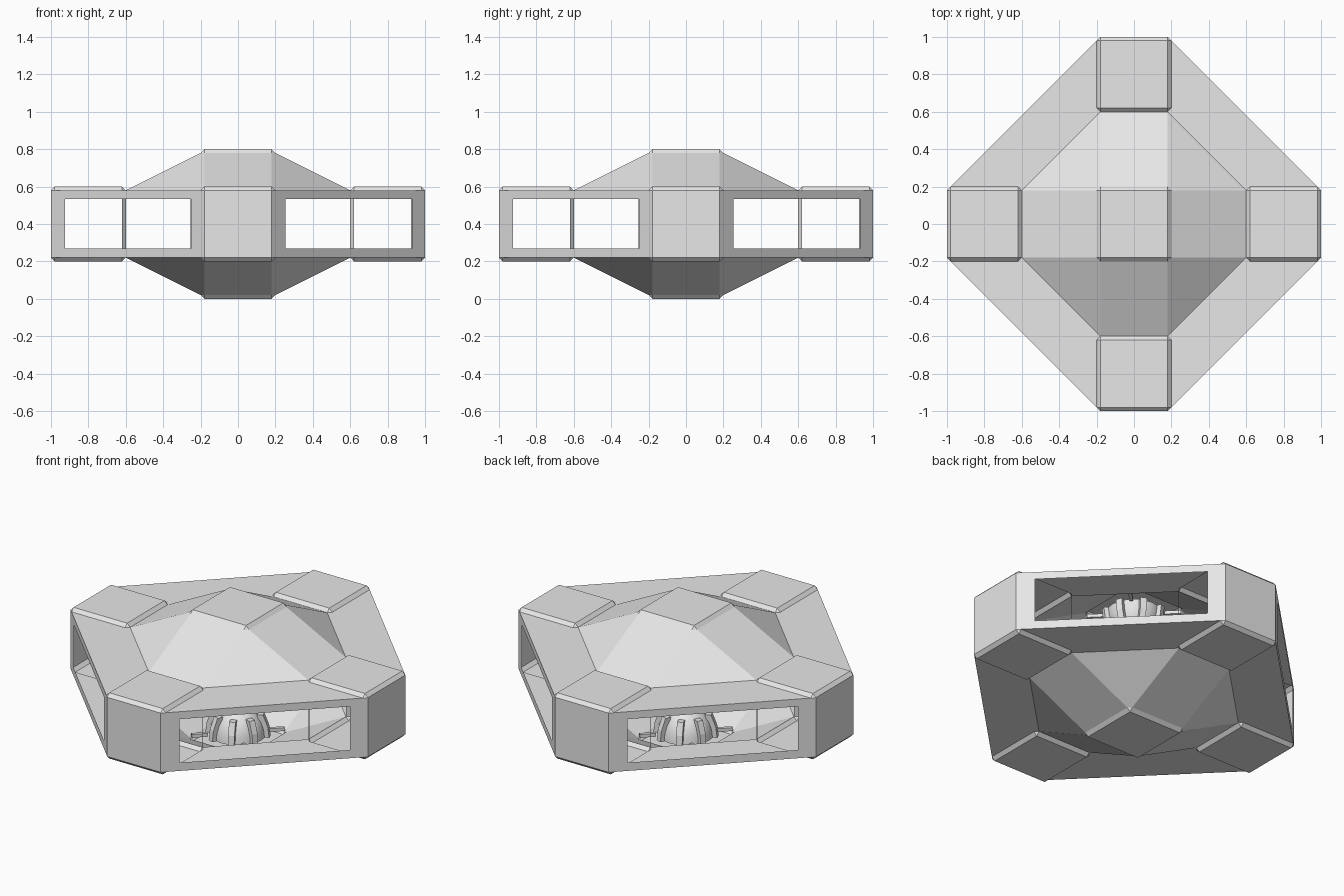
import bpy, bmesh, math
from mathutils import Matrix, Vector

if "Cube" in bpy.data.objects:
    bpy.data.objects.remove(bpy.data.objects["Cube"])

grey = bpy.data.materials.new("light_grey")
grey.diffuse_color = (0.8, 0.8, 0.8, 1)
grey.use_nodes = True
grey.node_tree.nodes["Principled BSDF"].inputs["Base Color"].default_value = grey.diffuse_color
MID = 0.4          # height of the symmetry plane


def finish(bm, name):
    bmesh.ops.remove_doubles(bm, verts=bm.verts, dist=1e-4)
    me = bpy.data.meshes.new(name)
    bm.to_mesh(me)
    bm.free()
    me.materials.append(grey)
    ob = bpy.data.objects.new(name, me)
    ob.location.z = MID
    bpy.context.collection.objects.link(ob)
    return ob


def spin_faces(bm, polys, mirror):
    """Repeat polygons four times round z, and below the mid plane if asked."""
    for k in range(4):
        rot = Matrix.Rotation(k * math.pi / 2, 3, 'Z')
        for poly in polys:
            pts = [rot @ Vector(p) for p in poly]
            bm.faces.new([bm.verts.new(p) for p in pts])
            if mirror:
                bm.faces.new([bm.verts.new((p.x, p.y, -p.z)) for p in reversed(pts)])


def chamfered_cube(centre):
    bm = bmesh.new()
    bmesh.ops.create_cube(bm, size=0.4)
    bmesh.ops.bevel(bm, geom=bm.edges[:], offset=0.02, segments=1, affect='EDGES')
    bm.normal_update()
    bmesh.ops.translate(bm, verts=bm.verts, vec=centre)
    return bm


# Corner pods: open towards the inside and the sides, chamfers stay as posts
for k, name in enumerate(("right_pod", "back_pod", "left_pod", "front_pod")):
    bm = chamfered_cube((0.8, 0, 0))
    bmesh.ops.delete(bm, geom=[f for f in bm.faces
                               if abs(f.normal.y) > 0.99 or f.normal.x < -0.99], context='FACES')
    bmesh.ops.rotate(bm, verts=bm.verts, matrix=Matrix.Rotation(k * math.pi / 2, 3, 'Z'))
    finish(bm, name)

# Top and bottom caps: only the outer plate and its chamfer
for s, name in ((1, "top_cap"), (-1, "bottom_cap")):
    bm = chamfered_cube((0, 0, 0.2 * s))
    bmesh.ops.delete(bm, geom=[f for f in bm.faces if f.normal.z * s < 0.3], context='FACES')
    finish(bm, name)

# Roof and floor: flat ring, straight slopes and corner slopes
bm = bmesh.new()
spin_faces(bm, [
    [(.98, .2, .18), (.2, .98, .18), (.2, .62, .18), (.62, .2, .18)],
    [(.62, .2, .18), (.2, .62, .18), (.18, .6, .18), (.6, .18, .18)],
    [(.6, -.18, .18), (.6, .18, .18), (.2, .18, .38), (.2, -.18, .38)],
    [(.6, .18, .18), (.18, .6, .18), (.18, .2, .38), (.2, .18, .38)],
], True)
finish(bm, "hull_shell")

# Diagonal walls with window openings
bm = bmesh.new()


def wall(x, z):
    return (x, 1.18 - x, z)


outer = [wall(.98, -.18), wall(.2, -.18), wall(.2, .18), wall(.98, .18)]
inner = [wall(.925, -.13), wall(.25, -.13), wall(.25, .135), wall(.925, .135)]
spin_faces(bm, [[outer[i - 1], outer[i], inner[i], inner[i - 1]] for i in range(4)], False)
finish(bm, "window_walls")

# Ribbed domes inside, on the floor and under the roof
for s, side in ((-1, "lower"), (1, "upper")):
    bm = bmesh.new()
    prof = [(0.155 * math.cos(a), 0.18 * math.sin(a))
            for a in (i * math.pi / 12 for i in range(7))]
    vs = [bm.verts.new((r, 0, s * (0.375 - h))) for r, h in prof]
    edges = [bm.edges.new(vs[i:i + 2]) for i in range(6)]
    bmesh.ops.spin(bm, geom=vs + edges, cent=(0, 0, 0), axis=(0, 0, 1),
                   angle=2 * math.pi, steps=24)
    bmesh.ops.remove_doubles(bm, verts=bm.verts, dist=1e-4)
    bmesh.ops.recalc_face_normals(bm, faces=bm.faces)
    for f in bm.faces:
        f.smooth = True
    finish(bm, side + "_dome")

    # Upright ribs round the dome
    bm = bmesh.new()
    for k in range(8):
        rot = Matrix.Rotation((k + .5) * math.pi / 4, 3, 'Z')
        pts = [(.14, .375), (.18, .375), (.172, .31), (.145, .24), (.11, .24)]
        face = bm.faces.new([bm.verts.new(rot @ Vector((r, -.018, s * z))) for r, z in pts])
        ext = bmesh.ops.extrude_face_region(bm, geom=[face])
        moved = [v for v in ext["geom"] if isinstance(v, bmesh.types.BMVert)]
        bmesh.ops.translate(bm, verts=moved, vec=rot @ Vector((0, .036, 0)))
    bmesh.ops.recalc_face_normals(bm, faces=bm.faces)
    finish(bm, side + "_dome_ribs")

    # Short struts from the dome to the cap corners
    bm = bmesh.new()
    for k in range(4):
        m = (Matrix.Rotation((k + .5) * math.pi / 2, 4, 'Z')
             @ Matrix.Translation((.215, 0, s * .365)) @ Matrix.Diagonal((.09, .02, .02, 1)))
        bmesh.ops.create_cube(bm, size=1, matrix=m)
    finish(bm, side + "_struts")
